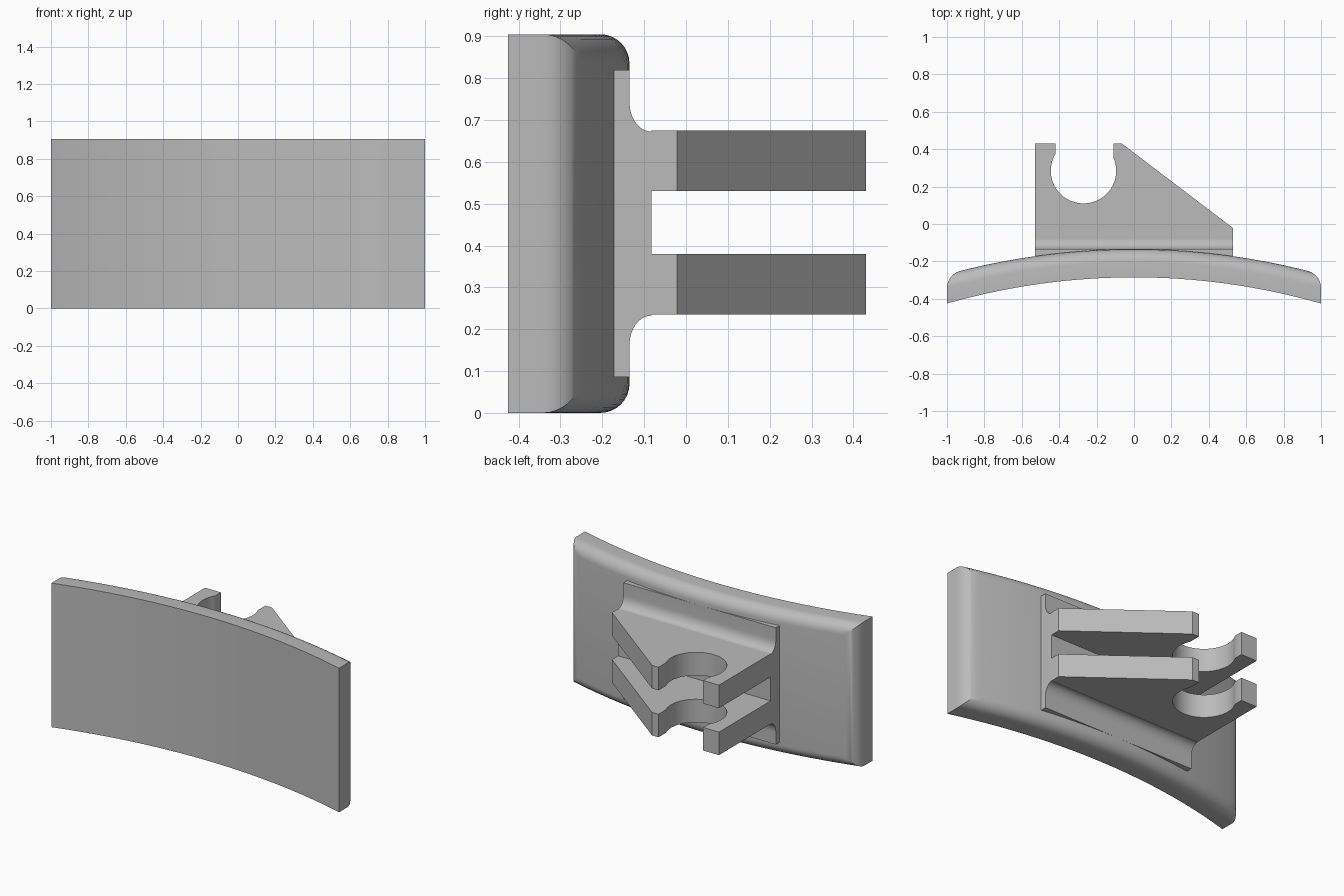
import bpy, bmesh
from math import sin, cos, pi, sqrt, atan2

if "Cube" in bpy.data.objects:
    bpy.data.objects.remove(bpy.data.objects["Cube"], do_unlink=True)

HEIGHT = 0.905
ARC_Y = -3.925           # centre of the curved plate
FRONT_R, BACK_R = 3.64, 3.79
HALF = 0.53              # half width of the bracket
ROOT_Y = -0.083          # where the arms leave the base

grey = bpy.data.materials.new("light_grey")
grey.use_nodes = True
grey.diffuse_color = (0.5, 0.5, 0.5, 1)
grey.node_tree.nodes["Principled BSDF"].inputs["Base Color"].default_value = (0.5, 0.5, 0.5, 1)


def extrude(name, points, offset, round_edges=None):
    """Extrude a closed 3D outline by an offset, optionally rounding chosen edges."""
    bm = bmesh.new()
    face = bm.faces.new([bm.verts.new(p) for p in points])
    result = bmesh.ops.extrude_face_region(bm, geom=[face], use_keep_orig=True)
    moved = [g for g in result["geom"] if isinstance(g, bmesh.types.BMVert)]
    bmesh.ops.translate(bm, verts=moved, vec=offset)
    bmesh.ops.recalc_face_normals(bm, faces=bm.faces)
    if round_edges:
        edges = [e for e in bm.edges if round_edges(e)]
        bmesh.ops.bevel(bm, geom=edges, offset=0.07, segments=8, profile=0.5,
                        affect='EDGES', clamp_overlap=True)
        bmesh.ops.recalc_face_normals(bm, faces=bm.faces)
    mesh = bpy.data.meshes.new(name)
    bm.to_mesh(mesh)
    bm.free()
    mesh.materials.append(grey)
    obj = bpy.data.objects.new(name, mesh)
    bpy.context.collection.objects.link(obj)
    bpy.ops.object.select_all(action='DESELECT')
    obj.select_set(True)
    bpy.context.view_layer.objects.active = obj
    bpy.ops.object.shade_smooth_by_angle(angle=pi / 6)
    return obj


# Curved plate, rounded all round its back rim
def arc_y(x, r):
    return ARC_Y + sqrt(r * r - x * x)


def is_back_rim(edge):
    on_back = all(v.co.y > arc_y(v.co.x, BACK_R) - 0.01 for v in edge.verts)
    across = abs(edge.verts[0].co.z - edge.verts[1].co.z) < 0.01
    at_end = all(abs(v.co.x) > 0.99 for v in edge.verts)
    return on_back and (across or at_end)


columns = [-1 + i / 10 for i in range(21)]
plate = [(x, arc_y(x, FRONT_R), 0) for x in columns]
plate += [(x, arc_y(x, BACK_R), 0) for x in reversed(columns)]
extrude("curved_plate", plate, (0, 0, HEIGHT), is_back_rim)

# Bracket base: flange with concave fillets rising to the arms
half = [(-0.2, 0.367), (-0.135, 0.367)]
for i in range(11):
    a = i / 10 * pi / 2
    half.append((ROOT_Y - 0.052 * cos(a), 0.29 - 0.07 * sin(a)))
profile = half + [(y, -z) for y, z in reversed(half)]
extrude("bracket_base", [(-HALF, y, HEIGHT / 2 + z) for y, z in profile], (2 * HALF, 0, 0))

# Two matching arms, each with a snap-in round notch
CX, CY, R = -0.27, 0.285, 0.175
start = pi - atan2(0.09, 0.15)
end = 2 * pi + atan2(0.071, 0.16)
notch = [(CX + R * cos(start + (end - start) * i / 40),
          CY + R * sin(start + (end - start) * i / 40)) for i in range(41)]
outline = [(-HALF, ROOT_Y), (-HALF, 0.43), (-0.42, 0.43)] + notch
outline += [(-0.11, 0.43), (-0.065, 0.43), (HALF, -0.022), (HALF, ROOT_Y)]
for name, z in (("lower_arm", 0.235), ("upper_arm", 0.53)):
    extrude(name, [(x, y, z) for x, y in outline], (0, 0, 0.145))
